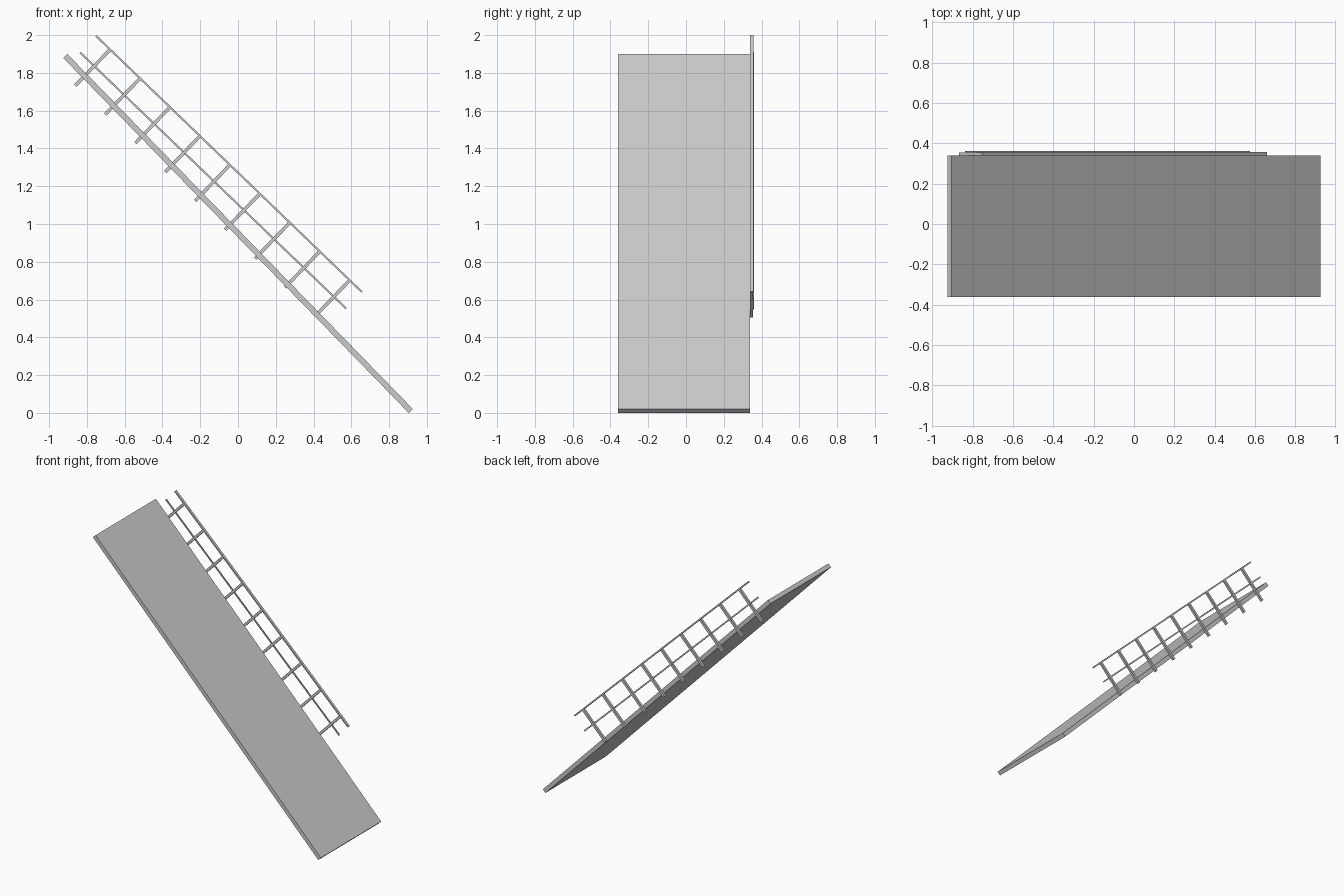
import bpy
from math import atan2, hypot
from mathutils import Vector

if "Cube" in bpy.data.objects:
    bpy.data.objects.remove(bpy.data.objects["Cube"])


def bar(name, a, b, thick, y0, y1):
    """Box running from a to b in the xz plane, spanning y0..y1."""
    dx, dz = b[0] - a[0], b[1] - a[1]
    mid = ((a[0] + b[0]) / 2, (y0 + y1) / 2, (a[1] + b[1]) / 2)
    bpy.ops.mesh.primitive_cube_add(size=1, location=mid,
                                    rotation=(0, -atan2(dz, dx), 0))
    ob = bpy.context.object
    ob.name = name
    ob.scale = (hypot(dx, dz), y1 - y0, thick)
    return ob


# Sloping deck
bar("ramp_deck", (-0.915, 1.89), (0.915, 0.01), 0.03, -0.361, 0.339)

# Handrail and mid rail on the back edge
bar("top_rail", (-0.752, 1.996), (0.656, 0.64), 0.010, 0.339, 0.357)
bar("mid_rail", (-0.836, 1.908), (0.573, 0.552), 0.010, 0.354, 0.361)

# Nine evenly spaced posts, fixed to the side of the deck
first_foot, last_foot = Vector((-0.861, 1.733)), Vector((0.408, 0.512))
reach = Vector((0.184, 0.191))
for i in range(9):
    foot = first_foot.lerp(last_foot, i / 8)
    bar(f"rail_post_{i + 1}", foot, foot + reach, 0.018, 0.339, 0.355)
